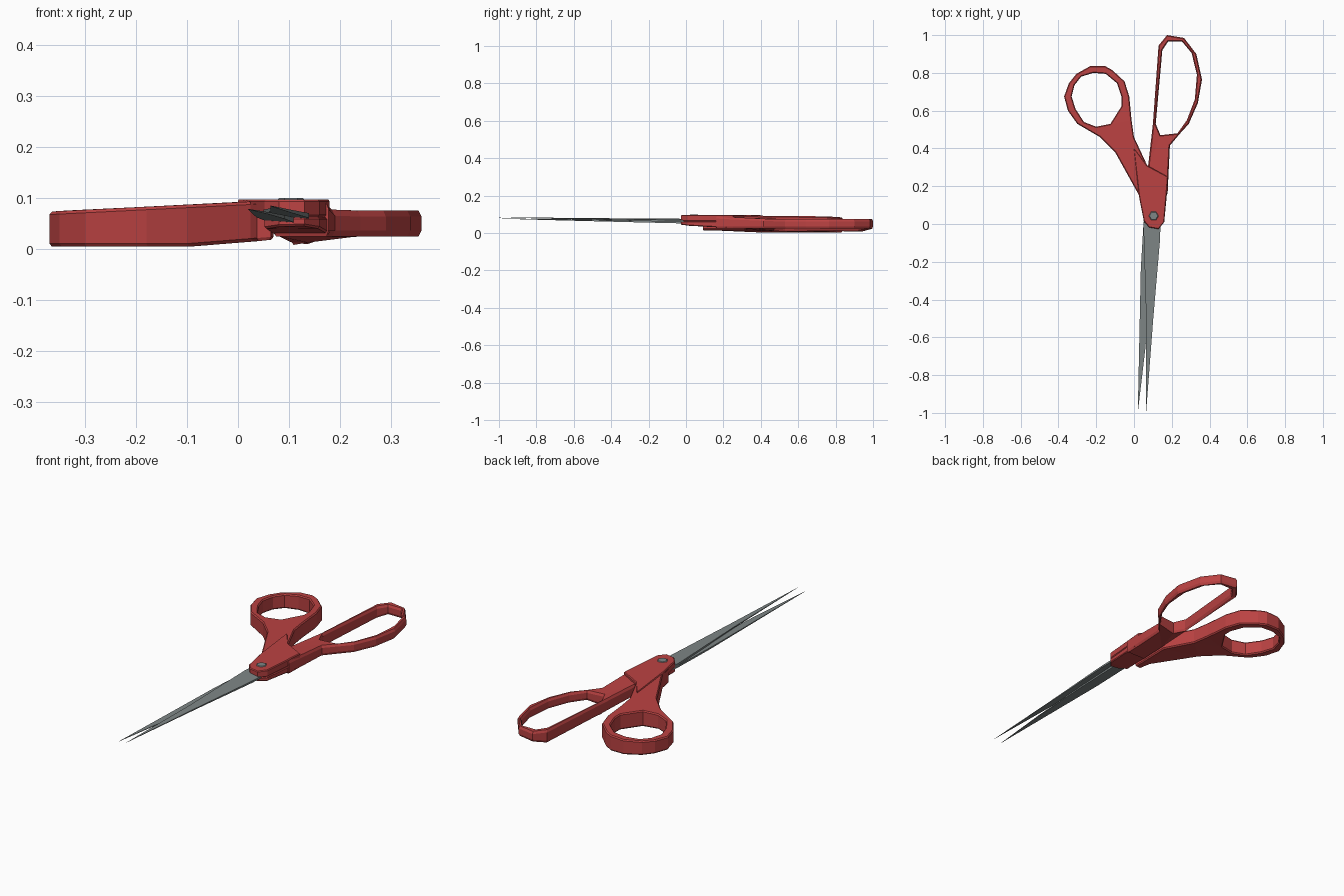
import bpy, bmesh, math
from mathutils import Vector

if "Cube" in bpy.data.objects:
    bpy.data.objects.remove(bpy.data.objects["Cube"])


def material(name, rgb):
    m = bpy.data.materials.new(name)
    m.diffuse_color = (*rgb, 1)
    m.use_nodes = True
    m.node_tree.nodes["Principled BSDF"].inputs["Base Color"].default_value = m.diffuse_color
    return m


RED = material("red plastic", (0.50, 0.055, 0.055))
STEEL = material("grey steel", (0.21, 0.24, 0.24))


def inset(loop, d):
    """Move a 2D loop inward by d (outward if negative)."""
    n = len(loop)
    area = sum(loop[i - 1][0] * loop[i][1] - loop[i][0] * loop[i - 1][1] for i in range(n))
    s = d if area > 0 else -d
    out = []
    for i in range(n):
        p, a, b = Vector(loop[i]), Vector(loop[i - 1]), Vector(loop[(i + 1) % n])
        t = ((p - a).normalized() + (b - p).normalized()).normalized()
        out.append((p.x - t.y * s, p.y + t.x * s))
    return out


def plate(name, mat, outer, bottom, top, hole=None, bevel=0.0, drop=0.0):
    """Outline (with optional hole) between bottom(x, y) and top(x, y), edges chamfered."""
    bm = bmesh.new()
    levels = [(bottom, 0, bevel), (top, 0, bevel)]
    if bevel:
        levels = [(bottom, 0, bevel), (bottom, drop, 0), (top, -drop, 0), (top, 0, bevel)]
    heights, cap_edges = [], [[], []]
    for loop, sign in ((outer, 1), (hole, -1)):
        if not loop:
            continue
        rings = []
        for fn, dz, ins in levels:
            ring = []
            for (x, y), (ox, oy) in zip(inset(loop, ins * sign), loop):
                v = bm.verts.new((x, y, 0))
                heights.append((v, fn(ox, oy) + dz))
                ring.append(v)
            rings.append(ring)
        n = len(loop)
        for r0, r1 in zip(rings, rings[1:]):
            for i in range(n):
                j = (i + 1) % n
                bm.faces.new((r0[i], r0[j], r1[j], r1[i]))
        for k, r in ((0, rings[0]), (1, rings[-1])):
            cap_edges[k] += [bm.edges.get((r[i - 1], r[i])) for i in range(n)]
    for edges in cap_edges:
        bmesh.ops.triangle_fill(bm, edges=edges, use_beauty=True, normal=(0, 0, 1))
    for v, z in heights:
        v.co.z = z
    bmesh.ops.recalc_face_normals(bm, faces=bm.faces)
    me = bpy.data.meshes.new(name)
    bm.to_mesh(me)
    bm.free()
    me.materials.append(mat)
    ob = bpy.data.objects.new(name, me)
    bpy.context.collection.objects.link(ob)
    return ob


# Thumb handle: round ring with a thick arm
thumb_outer = [(-.37, .675), (-.345, .745), (-.305, .795), (-.23, .837), (-.155, .837), (-.115, .815),
               (-.05, .755), (-.025, .675), (-.013, .55), (0, .46), (.07, .31), (.065, .09), (.037, .09),
               (.025, .155), (-.10, .38), (-.18, .46), (-.30, .53), (-.35, .60)]
thumb_hole = [(-.33, .675), (-.315, .735), (-.28, .78), (-.215, .80), (-.15, .795), (-.09, .745),
              (-.065, .67), (-.065, .625), (-.125, .53), (-.20, .515), (-.265, .54), (-.31, .61)]
plate("thumb_handle", RED, thumb_outer,
      lambda x, y: 0.004 + max(0, x + .1) * 0.08,
      lambda x, y: min(.096, .0915 + .05 * x), thumb_hole, .005, .006)

# Upper pivot plate, joined to the thumb handle
pivot = [(.0, .40), (.07, .31), (.18, .25), (.16, .01), (.13, -.027), (.08, -.018), (.052, .015), (.025, .155)]
plate("upper_pivot_plate", RED, pivot, lambda x, y: .062, lambda x, y: .097, None, .004, .004)

# Finger handle: long loop whose arm runs under the pivot plate
finger_outer = [(.075, .31), (.10, .53), (.13, .945), (.175, 1), (.265, .985), (.33, .90), (.36, .765),
                (.338, .64), (.29, .53), (.24, .475), (.19, .415), (.182, .25), (.178, .16), (.07, .16)]
finger_hole = [(.115, .53), (.15, .92), (.18, .965), (.255, .965), (.305, .905), (.333, .79),
               (.322, .66), (.28, .55), (.23, .48), (.14, .47)]


def finger_bottom(x, y):
    ridge = max(0, 1 - abs(x - .12) / .06) if y > .4 else 0
    return .024 - .018 * ridge


plate("finger_handle", RED, finger_outer, finger_bottom,
      lambda x, y: .075 + max(0, .45 - y) * .05, finger_hole, .006, .012)
lower = [(.07, .22), (.18, .22), (.16, .01), (.13, -.027), (.08, -.018), (.052, .015)]
plate("lower_pivot_plate", RED, lower, lambda x, y: .028 + max(0, .1 - y) * .13,
      lambda x, y: .062, None, .004, .004)


# Blades: thin tapering plates, slightly tilted, crossing at the pivot
def blade(name, outline, z0, tilt):
    mid = lambda x, y: z0 - .014 * y - tilt * (x - .09)
    half = lambda y: .0045 * max(0, 1 + y) + .0006
    plate(name, STEEL, outline, lambda x, y: mid(x, y) - half(y), lambda x, y: mid(x, y) + half(y))


blade("upper_blade", [(.06, .08), (.05, -.01), (.064, -.48), (.064, -1), (.102, -.5), (.138, -.08), (.142, .08)],
      .068, .08)
blade("lower_blade", [(.06, .08), (.05, 0), (.036, -.24), (.02, -1), (.06, -.66), (.092, -.3), (.115, .08)],
      .058, .08)

# Pivot screw with a slot
hexagon = [(.104 + .026 * math.cos(math.radians(a)), .043 + .026 * math.sin(math.radians(a)))
           for a in range(0, 360, 60)]
plate("pivot_screw", STEEL, hexagon, lambda x, y: .06, lambda x, y: .1, None, .004, .003)
